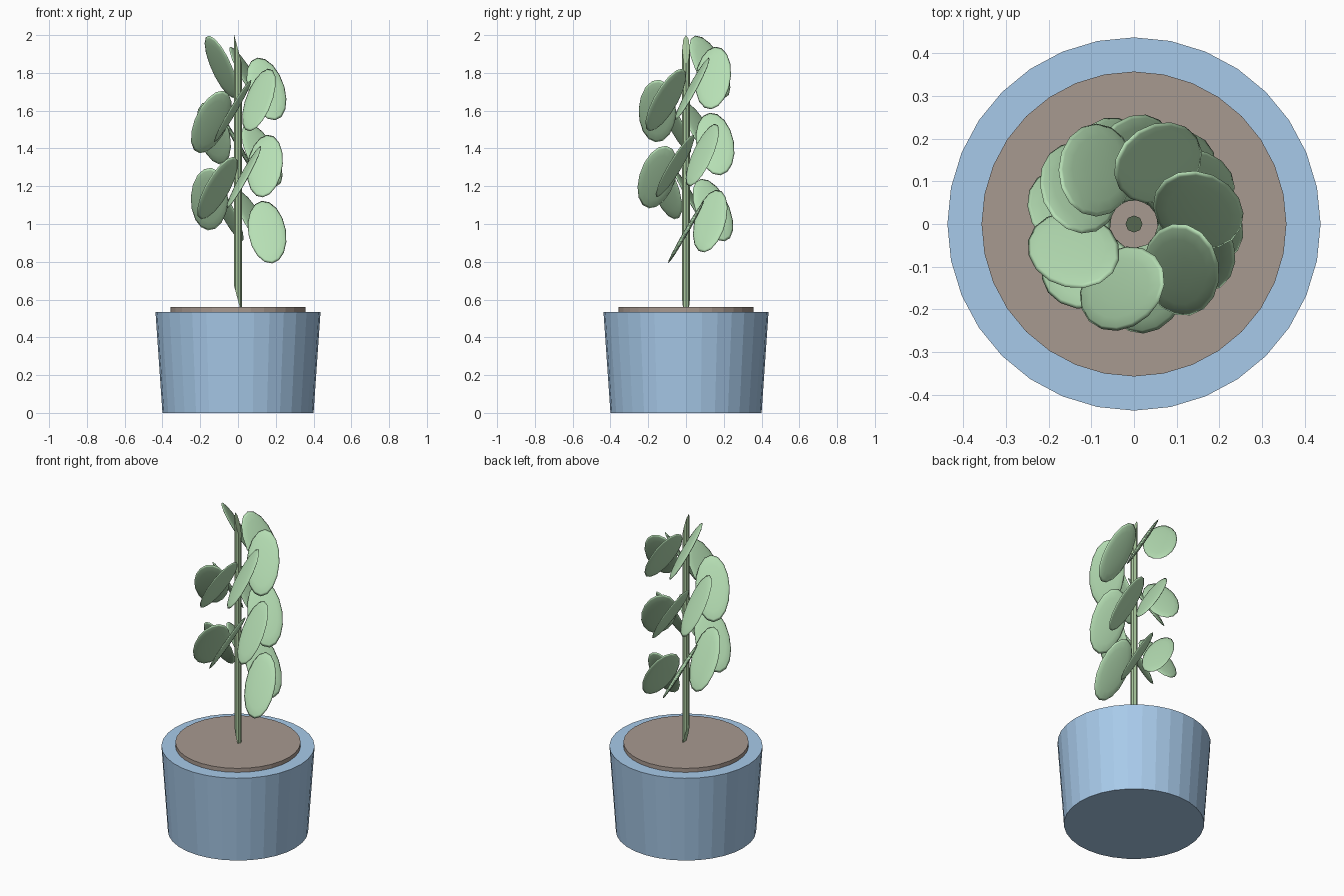
import bpy, bmesh, math
from mathutils import Matrix, Vector

if "Cube" in bpy.data.objects:
    bpy.data.objects.remove(bpy.data.objects["Cube"])


def material(name, rgb):
    m = bpy.data.materials.new(name)
    m.diffuse_color = (*rgb, 1)
    m.use_nodes = True
    m.node_tree.nodes["Principled BSDF"].inputs["Base Color"].default_value = m.diffuse_color
    return m


def add_object(name, bm, mat, smooth=False):
    mesh = bpy.data.meshes.new(name)
    for f in bm.faces:
        f.smooth = smooth
    bm.to_mesh(mesh)
    bm.free()
    mesh.materials.append(mat)
    obj = bpy.data.objects.new(name, mesh)
    bpy.context.collection.objects.link(obj)
    return obj


def cone(r_bottom, r_top, z0, z1, sides):
    bm = bmesh.new()
    bmesh.ops.create_cone(bm, cap_ends=True, segments=sides, radius1=r_bottom,
                          radius2=r_top, depth=z1 - z0,
                          matrix=Matrix.Translation((0, 0, (z0 + z1) / 2)))
    return bm


blue = material("pot_blue", (0.39, 0.59, 0.82))
brown = material("soil_brown", (0.39, 0.32, 0.28))
stem_green = material("stem_green", (0.40, 0.58, 0.34))
leaf_green = material("leaf_green", (0.47, 0.74, 0.46))

# Pot and soil
add_object("pot", cone(0.40, 0.437, 0, 0.535, 32), blue)
add_object("soil", cone(0.357, 0.357, 0.50, 0.56, 32), brown)

# Stem with slanted ends
bm = cone(0.02, 0.02, 0.595, 1.925, 8)
for v in bm.verts:
    v.co.z -= v.co.x * 3.75
add_object("stem", bm, stem_green)

# Leaves: flattened discs climbing the stem in a spiral
COUNT = 16
STEP = math.radians(56.33)
PITCH = math.radians(60)
LEAN = 0.14
for i in range(COUNT):
    a = i * STEP
    radial = Vector((math.cos(a), math.sin(a), 0))
    tangent = Vector((-math.sin(a), math.cos(a), 0))
    rise = tangent * math.cos(PITCH) + Vector((0, 0, math.sin(PITCH)))
    across = radial * math.cos(LEAN) + rise * math.sin(LEAN)
    along = rise * math.cos(LEAN) - radial * math.sin(LEAN)
    axes = Matrix((across, along, across.cross(along))).transposed().to_4x4()
    place = Matrix.Translation(radial * 0.154 + Vector((0, 0, 0.957 + 0.0583 * i)))
    bm = bmesh.new()
    bmesh.ops.create_uvsphere(bm, u_segments=16, v_segments=8, radius=1,
                              matrix=place @ axes @ Matrix.Diagonal((0.10, 0.193, 0.012, 1)))
    add_object(f"leaf_{i + 1:02d}", bm, leaf_green, smooth=True)
